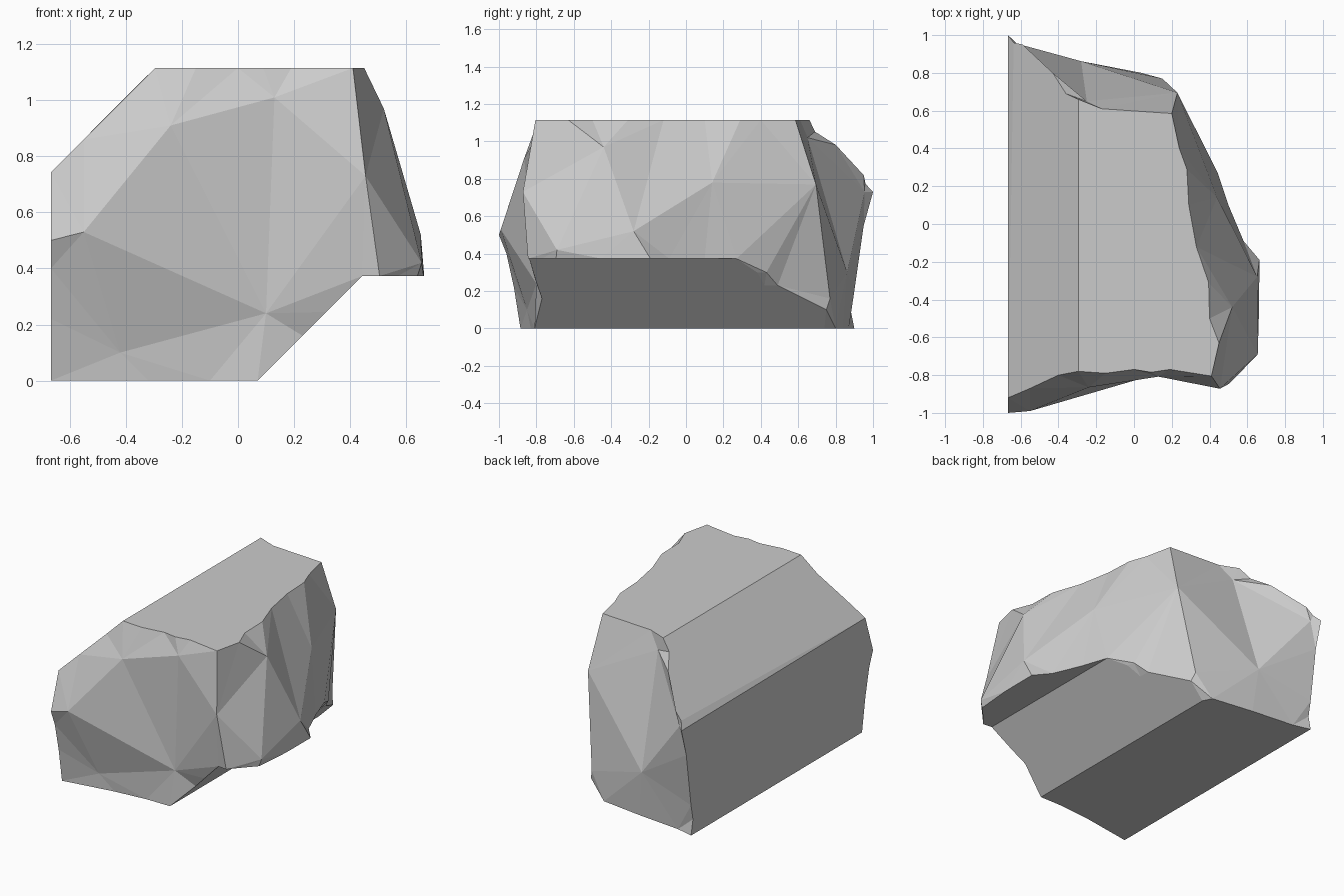
import bpy, bmesh, math
from mathutils import Vector
from mathutils.geometry import delaunay_2d_cdt

if "Cube" in bpy.data.objects:
    bpy.data.objects.remove(bpy.data.objects["Cube"])

L, T, M = -0.667, 1.115, 0.743   # left wall, top, start of upper bevel

# Shared corner columns (x, y, z), top to bottom
front_corner = [(.41, -.805, T), (.455, -.872, .73), (.505, -.845, .373)]
back_corner = [(.2, .585, T), (.23, .695, .77), (.15, .77, .16), (.04, .80, 0)]

# Front skin: outline then inner points
front_rim = front_corner + [
    (.443, -.838, .373), (.315, -.80, .245), (.23, -.77, .16), (.07, -.81, 0),
    (-.1, -.81, 0), (-.32, -.83, 0), (L, -.885, 0), (L, -.92, .22), (L, -.96, .4),
    (L, -1, .5), (L, -.92, M), (-.55, -.87, .86), (-.4, -.80, 1.01),
    (-.295, -.78, T), (-.15, -.79, T), (0, -.77, T), (.09, -.785, T), (.19, -.77, T)]
front_in = [(-.55, -.99, .53), (-.24, -.865, .91), (.13, -.808, 1.01),
            (.1, -.80, .24), (-.42, -.85, .1)]

# Right skin
right_rim = front_corner + [
    (.57, -.77, .373), (.64, -.695, .373), (.662, -.45, .373), (.664, -.19, .373),
    (.58, -.09, .373), (.5, .1, .373), (.443, .27, .373), (.37, .38, .3),
    (.3, .42, .23), (.3, .49, .23), (.17, .75, .1), (.07, .74, 0)
    ] + back_corner[::-1] + [
    (.24, .4, T), (.28, .29, T), (.29, .1, T), (.33, -.12, T), (.395, -.31, T),
    (.4, -.5, T), (.45, -.63, T)]
right_in = [(.44, .14, .78), (.52, -.44, .97), (.652, -.28, .52),
            (.655, -.69, .42), (.36, .43, .3)]

# Back skin
back_rim = back_corner + [
    (-.25, .84, 0), (-.55, .87, 0), (L, .9, 0), (L, .88, .1), (L, .9, .2),
    (L, .95, .55), (L, 1, .73), (L + .03, .96, M + .03), (-.59, .95, .82),
    (-.43, .8, .982), (-.36, .69, 1.052), (-.295, .66, T), (-.17, .61, T)]
back_in = [(-.28, .862, .3), (-.25, .65, 1.02), (-.62, .955, .73)]

bm = bmesh.new()


def add_skin(rim, inner, axis):
    """Triangulate a rough skin as seen along the given side axis."""
    pts = [Vector(p) for p in rim + inner]
    flat = [Vector((p[axis], p[2])) for p in pts]
    n = len(rim)
    edges = [(i, (i + 1) % n) for i in range(n)]
    _, _, faces, src, _, _ = delaunay_2d_cdt(flat, edges, [], 1, 1e-6)
    verts = [bm.verts.new(p) for p in pts]
    for f in faces:
        tri = [verts[src[i][0]] for i in f]
        if len(set(tri)) == 3:
            bm.faces.new(tri)


add_skin(front_rim, front_in, 0)
add_skin(right_rim, right_in, 1)
add_skin(back_rim, back_in, 0)
bmesh.ops.remove_doubles(bm, verts=bm.verts, dist=1e-4)


def add_cut(test, axis):
    """Close a flat cut plane with one polygon, ordered round its middle."""
    vs = [v for v in bm.verts if abs(test(v.co)) < .012]
    a = [v.co.y for v in vs]
    b = [v.co[axis] for v in vs]
    cy, cb = (min(a) + max(a)) / 2, (min(b) + max(b)) / 2
    vs.sort(key=lambda v: math.atan2(v.co[axis] - cb, v.co.y - cy))
    bm.faces.new(vs)


add_cut(lambda p: p.x - L, 2)                 # left wall
add_cut(lambda p: p.z - p.x - (T + .295), 0)  # upper bevel
add_cut(lambda p: p.z - T, 0)                 # top
add_cut(lambda p: p.z, 0)                     # bottom
add_cut(lambda p: p.x - p.z - .07, 0)         # lower bevel
add_cut(lambda p: p.z - .373, 0)              # ledge underside

# Close any small leftover gap and face everything outwards
bmesh.ops.holes_fill(bm, edges=[e for e in bm.edges if e.is_boundary], sides=0)
bmesh.ops.recalc_face_normals(bm, faces=bm.faces)

mesh = bpy.data.meshes.new("cut_rock")
bm.to_mesh(mesh)
bm.free()
bpy.context.collection.objects.link(bpy.data.objects.new("cut_rock", mesh))
